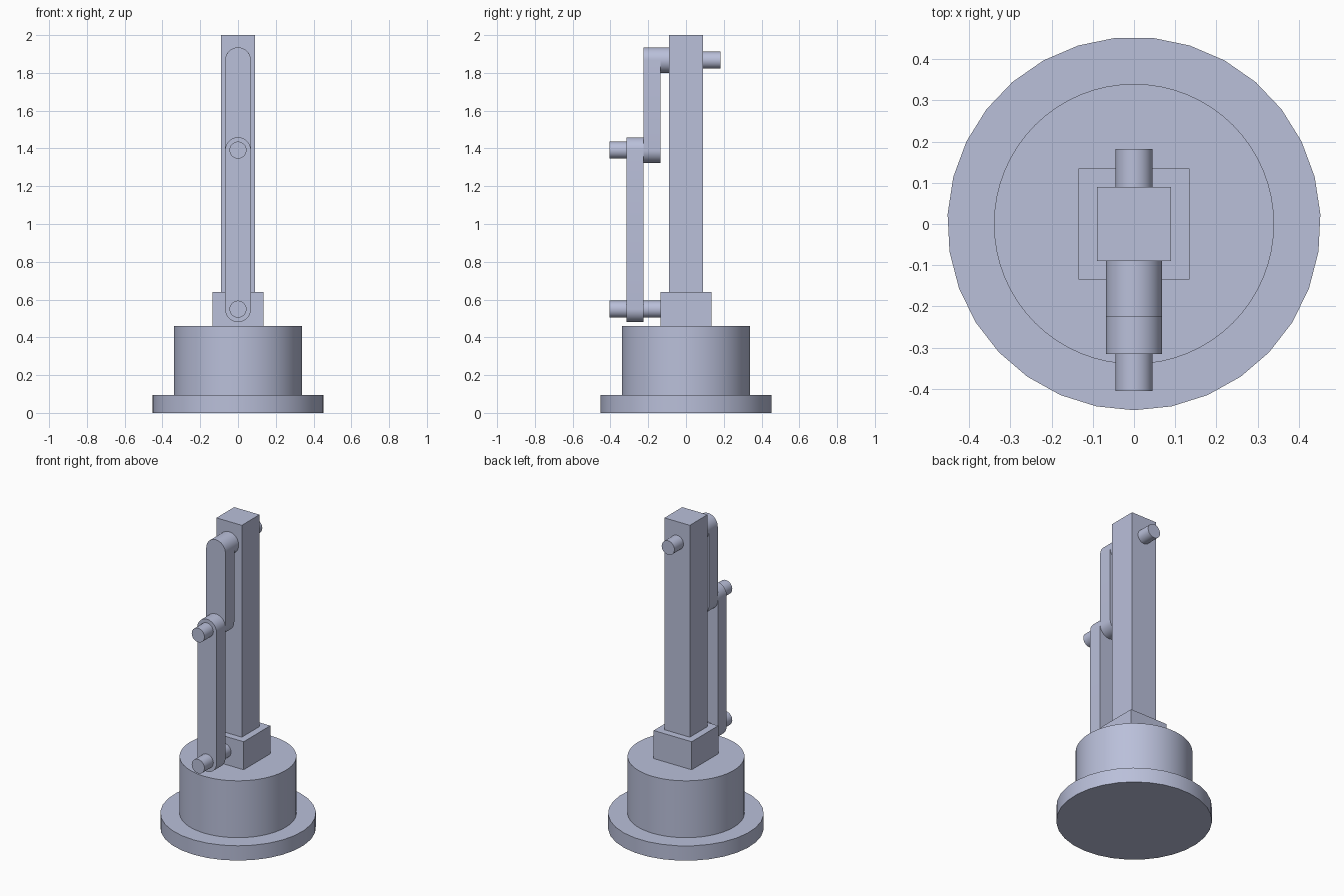
import bpy, bmesh
from math import pi, cos, sin, radians

if "Cube" in bpy.data.objects:
    bpy.data.objects.remove(bpy.data.objects["Cube"], do_unlink=True)

metal = bpy.data.materials.new("blue_grey")
metal.use_nodes = True
colour = (0.49, 0.525, 0.70, 1)
metal.diffuse_color = colour
metal.node_tree.nodes["Principled BSDF"].inputs["Base Color"].default_value = colour


def extrude(name, outline, start, end, axis="Z", smooth=True):
    """Solid prism: outline in (x, y) along Z, or in (x, z) along Y."""
    bm = bmesh.new()
    place = (lambda u, v, d: (u, v, d)) if axis == "Z" else (lambda u, v, d: (u, d, v))
    face = bm.faces.new([bm.verts.new(place(u, v, start)) for u, v in outline])
    out = bmesh.ops.extrude_face_region(bm, geom=[face])
    moved = [g for g in out["geom"] if isinstance(g, bmesh.types.BMVert)]
    bmesh.ops.translate(bm, verts=moved, vec=place(0, 0, end - start))
    bmesh.ops.recalc_face_normals(bm, faces=bm.faces)
    mesh = bpy.data.meshes.new(name)
    bm.to_mesh(mesh)
    bm.free()
    mesh.materials.append(metal)
    obj = bpy.data.objects.new(name, mesh)
    bpy.context.collection.objects.link(obj)
    if smooth:
        bpy.ops.object.select_all(action="DESELECT")
        obj.select_set(True)
        bpy.context.view_layer.objects.active = obj
        bpy.ops.object.shade_smooth_by_angle(angle=radians(30))
    return obj


def arc(radius, v=0, start=0, sweep=2 * pi, sides=64, closed=True):
    count = sides if closed else sides + 1
    return [(radius * cos(start + sweep * i / sides), v + radius * sin(start + sweep * i / sides))
            for i in range(count)]


def square(half):
    return [(-half, -half), (half, -half), (half, half), (-half, half)]


def link(radius, low, high):
    """Bar outline with two rounded ends."""
    return (arc(radius, high, 0, pi, 24, False) + arc(radius, low, pi, pi, 24, False))


TOP, MID, LOW = 1.867, 1.391, 0.549
BAR, PIN = 0.068, 0.045

# Base and column
extrude("base_flange", arc(0.453, 0.001, -pi / 2, sides=31), 0, 0.095)
extrude("base_drum", arc(0.34), 0.095, 0.46)
extrude("column_foot", square(0.135), 0.46, 0.64, smooth=False)
extrude("column", square(0.09), 0.64, 2.0, smooth=False)

# Crank with its boss and the shaft behind the column
extrude("crank_boss", arc(BAR, TOP), -0.135, -0.09, "Y")
extrude("crank_arm", link(BAR, MID, TOP), -0.225, -0.135, "Y")
extrude("rear_shaft", arc(PIN, TOP), 0.09, 0.182, "Y")

# Connecting rod and its pins
extrude("connecting_rod", link(BAR, LOW, MID), -0.315, -0.225, "Y")
extrude("upper_pin", arc(PIN, MID), -0.405, -0.315, "Y")
extrude("lower_pin_front", arc(PIN, LOW), -0.405, -0.315, "Y")
extrude("lower_pin_rear", arc(PIN, LOW), -0.225, -0.135, "Y")
